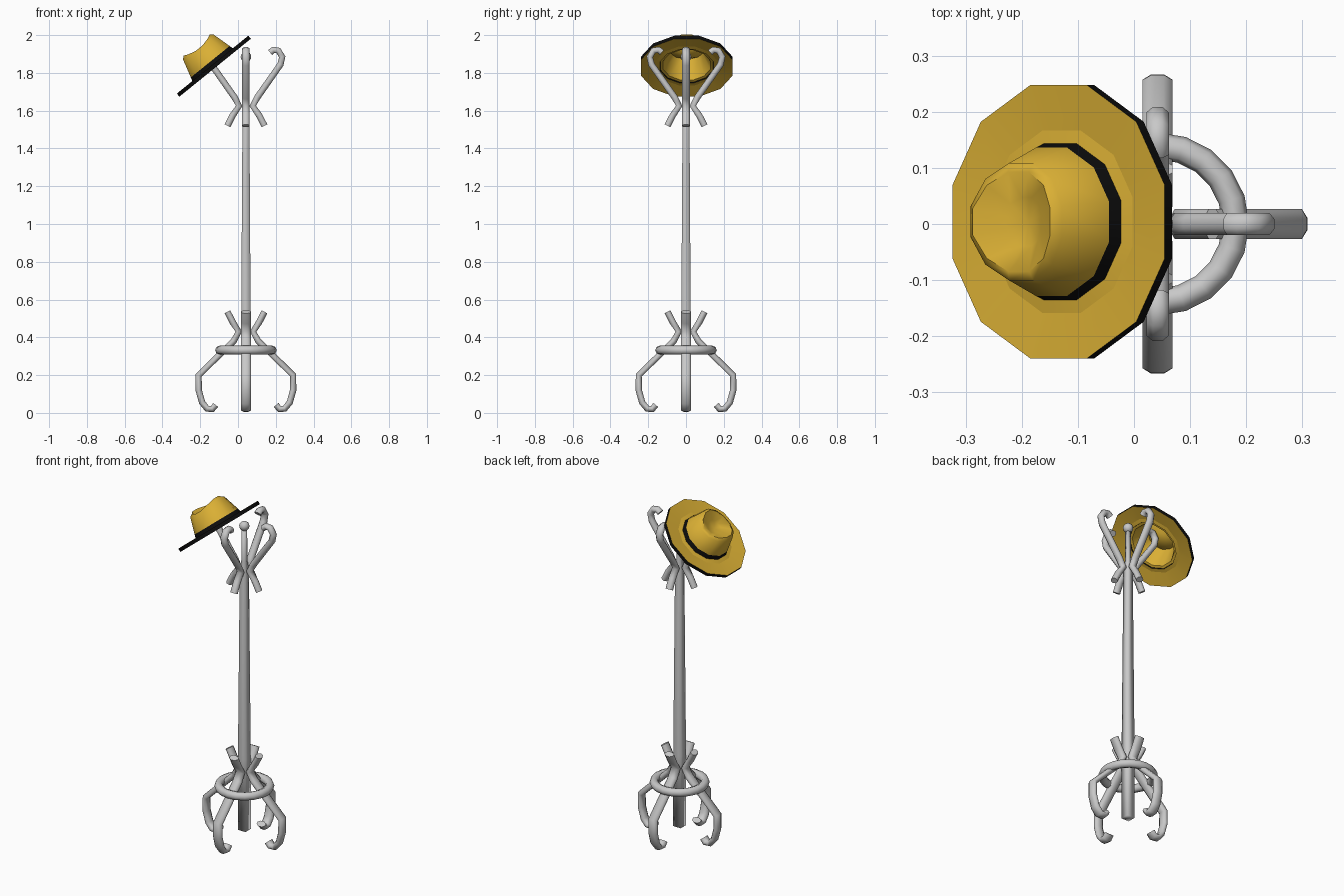
import bpy, bmesh, math
from mathutils import Matrix, Vector

if "Cube" in bpy.data.objects:
    bpy.data.objects.remove(bpy.data.objects["Cube"])

CX = 0.042  # stand axis


def material(name, rgb):
    m = bpy.data.materials.new(name)
    m.diffuse_color = (*rgb, 1)
    m.use_nodes = True
    m.node_tree.nodes["Principled BSDF"].inputs["Base Color"].default_value = m.diffuse_color
    return m


METAL = material("grey_metal", (0.58, 0.58, 0.58))
YELLOW = material("yellow_felt", (0.70, 0.43, 0.035))
BLACK = material("black_trim", (0.004, 0.004, 0.004))


def finish(bm, name, mats, angle=60):
    bmesh.ops.recalc_face_normals(bm, faces=bm.faces[:])
    me = bpy.data.meshes.new(name)
    bm.to_mesh(me)
    bm.free()
    for m in mats:
        me.materials.append(m)
    ob = bpy.data.objects.new(name, me)
    bpy.context.collection.objects.link(ob)
    bpy.ops.object.select_all(action='DESELECT')
    ob.select_set(True)
    bpy.context.view_layer.objects.active = ob
    bpy.ops.object.shade_smooth_by_angle(angle=math.radians(angle))
    return ob


def skin(bm, rings):
    """Join consecutive closed vertex rings; returns faces per band."""
    bands = []
    for a, b in zip(rings, rings[1:]):
        n = len(a)
        bands.append([bm.faces.new((a[i], a[(i + 1) % n], b[(i + 1) % n], b[i]))
                      for i in range(n)])
    return bands


def bent_arm(name, path, thick, width, turn, sides=8):
    """Oval tube swept along an (r, z) path, turned around the stand axis."""
    bm = bmesh.new()
    pts = [Vector(p) for p in path]
    rings = []
    for i, p in enumerate(pts):
        t0 = (p - pts[max(i - 1, 0)]).normalized()
        t1 = (pts[min(i + 1, len(pts) - 1)] - p).normalized()
        t = (t0 + t1).normalized()
        ring = []
        for k in range(sides):
            a = 2 * math.pi * (k + 0.5) / sides
            s = thick * math.cos(a) / math.cos(math.pi / sides)
            w = width * math.sin(a) / math.cos(math.pi / sides)
            ring.append(bm.verts.new((p.x - t.y * s, w, p.y + t.x * s)))
        rings.append(ring)
    skin(bm, rings)
    bm.faces.new(rings[0])
    bm.faces.new(rings[-1])
    bm.transform(Matrix.Translation((CX, 0, 0)) @ Matrix.Rotation(turn, 4, 'Z'))
    finish(bm, name, [METAL])


# Four hooks at the top and four curled legs at the bottom
HOOK = [(0.098, 1.52), (0.07, 1.575), (0.036, 1.625), (0.06, 1.67), (0.183, 1.845),
        (0.192, 1.885), (0.172, 1.918), (0.145, 1.922), (0.128, 1.908)]
LEG = [(0.098, 0.535), (0.07, 0.48), (0.038, 0.43), (0.065, 0.38), (0.25, 0.2),
       (0.25, 0.12), (0.232, 0.055), (0.205, 0.022), (0.178, 0.02), (0.16, 0.042)]
for i in range(4):
    bent_arm(f"hook_{i + 1}", HOOK, 0.017, 0.02, i * math.pi / 2)
    bent_arm(f"leg_{i + 1}", LEG, 0.017, 0.027, i * math.pi / 2)

# Tapered square pole with a thin neck
bm = bmesh.new()
rings = []
for half, z in ((0.025, 0.07), (0.025, 0.5), (0.018, 1.62), (0.012, 1.68), (0.011, 1.87)):
    rings.append([bm.verts.new((CX + sx * half, sy * half, z))
                  for sx, sy in ((-1, -1), (1, -1), (1, 1), (-1, 1))])
skin(bm, rings)
bm.faces.new(rings[0])
bm.faces.new(rings[-1])
finish(bm, "pole", [METAL], 91)

# Ball on top of the pole
bm = bmesh.new()
bmesh.ops.create_uvsphere(bm, u_segments=12, v_segments=8, radius=0.028,
                          matrix=Matrix.Translation((CX, 0, 1.885)))
finish(bm, "finial", [METAL])

# Ring that ties the legs together
bpy.ops.mesh.primitive_torus_add(location=(CX, 0, 0.332), major_segments=20, minor_segments=8,
                                 major_radius=0.139, minor_radius=0.024)
ring = bpy.context.object
ring.name = "leg_ring"
ring.data.materials.append(METAL)
bpy.ops.object.shade_smooth_by_angle(angle=math.radians(60))

# Hat: turned profile (r, height, end lift), hollow below, with a creased crown
PROFILE = [(0.04, 0.085, 0), (0.085, 0.115, 0.008), (0.13, 0.012, 0), (0.252, -0.006, 0),
           (0.252, 0.015, 0), (0.146, 0.004, 0), (0.137, 0.035, 0), (0.108, 0.128, 0.008),
           (0.092, 0.138, 0.012), (0.045, 0.112, 0.008)]
SIDES = 12
bm = bmesh.new()
rings = []
for r, h, lift in PROFILE:
    ring = []
    for k in range(SIDES):
        a = 2 * math.pi * (k + 0.5) / SIDES
        ring.append(bm.verts.new((r * math.cos(a), r * math.sin(a),
                                  h + lift * math.cos(2 * a))))
    rings.append(ring)
bands = skin(bm, rings)
for ring, h in ((rings[0], 0.083), (rings[-1], 0.1)):
    c = bm.verts.new((0, 0, h))
    for k in range(SIDES):
        bm.faces.new((ring[k], ring[(k + 1) % SIDES], c))
for f in bands[3] + bands[5]:  # brim edge and crown ribbon
    f.material_index = 1
bm.transform(Matrix.Translation((-0.125, 0.004, 1.832))
             @ Matrix.Rotation(math.radians(-39), 4, 'Y'))
finish(bm, "hat", [YELLOW, BLACK], 50)
